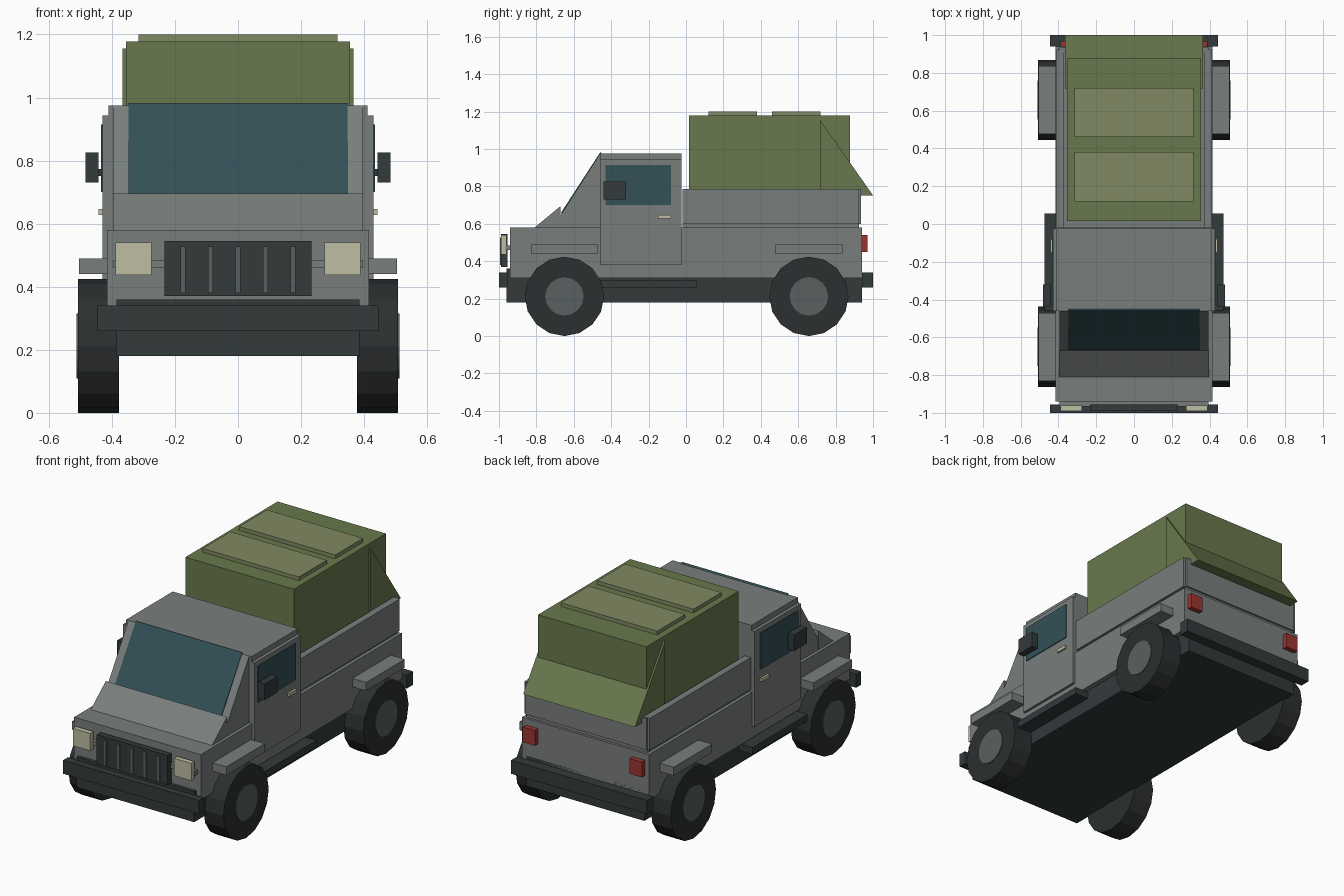
import bpy, bmesh, math
from mathutils import Matrix

if "Cube" in bpy.data.objects:
    bpy.data.objects.remove(bpy.data.objects["Cube"])


def material(name, r, g, b):
    m = bpy.data.materials.new(name)
    m.diffuse_color = (r, g, b, 1)
    m.use_nodes = True
    m.node_tree.nodes["Principled BSDF"].inputs["Base Color"].default_value = m.diffuse_color
    return m


BODY = material("body_grey", 0.19, 0.21, 0.2)
DARK = material("dark_trim", 0.033, 0.042, 0.044)
TYRE = material("tyre_rubber", 0.025, 0.029, 0.03)
HUB = material("hub_metal", 0.1, 0.115, 0.115)
GLASS = material("glass", 0.032, 0.08, 0.095)
OLIVE = material("canvas", 0.14, 0.19, 0.075)
PATCH = material("canvas_panel", 0.22, 0.255, 0.125)
LAMP = material("lamp", 0.52, 0.51, 0.36)
RED = material("tail_lamp", 0.33, 0.035, 0.03)


def finish(name, bm, mat):
    bmesh.ops.recalc_face_normals(bm, faces=bm.faces[:])
    me = bpy.data.meshes.new(name)
    bm.to_mesh(me)
    bm.free()
    me.materials.append(mat)
    ob = bpy.data.objects.new(name, me)
    bpy.context.collection.objects.link(ob)
    return ob


def prism(name, x0, x1, profile, mat):
    """Extrude a (y, z) profile from x0 to x1."""
    bm = bmesh.new()
    face = bm.faces.new([bm.verts.new((x0, y, z)) for y, z in profile])
    new = bmesh.ops.extrude_face_region(bm, geom=[face])["geom"]
    bmesh.ops.translate(bm, vec=(x1 - x0, 0, 0),
                        verts=[v for v in new if isinstance(v, bmesh.types.BMVert)])
    return finish(name, bm, mat)


def box(name, x, y, z, mat):
    return prism(name, x[0], x[1],
                 [(y[0], z[0]), (y[1], z[0]), (y[1], z[1]), (y[0], z[1])], mat)


def wide(name, hx, y, z, mat):
    return box(name, (-hx, hx), y, z, mat)


def pair(name, x, y, z, mat):
    for side, s in (("right", 1), ("left", -1)):
        box(f"{name}_{side}", (s * x[0], s * x[1]), y, z, mat)


def disc(name, x0, x1, y, z, r, mat):
    bm = bmesh.new()
    m = Matrix.Translation(((x0 + x1) / 2, y, z)) @ Matrix.Rotation(math.pi / 2, 4, 'Y')
    bmesh.ops.create_cone(bm, cap_ends=True, segments=16, radius1=r, radius2=r,
                          depth=abs(x1 - x0), matrix=m)
    return finish(name, bm, mat)


# Chassis, lower body and bumpers
wide("chassis", 0.385, (-0.96, 0.94), (0.18, 0.36), DARK)
wide("lower_body", 0.415, (-0.94, 0.94), (0.31, 0.58), BODY)
wide("front_bumper", 0.445, (-1.0, -0.955), (0.26, 0.34), DARK)
wide("rear_bumper", 0.445, (0.94, 1.0), (0.26, 0.34), DARK)
pair("running_board", (0.385, 0.475), (-0.47, 0.055), (0.26, 0.3), DARK)

# Cowl, cab and windscreen
prism("cowl", -0.397, 0.397, [(-0.81, 0.58), (-0.67, 0.695), (-0.67, 0.58)], BODY)
prism("cab_front", -0.395, 0.395,
      [(-0.67, 0.58), (-0.67, 0.645), (-0.46, 0.975), (-0.46, 0.58)], BODY)
wide("cab", 0.41, (-0.46, -0.025), (0.58, 0.975), BODY)
prism("windscreen", -0.348, 0.348,
      [(-0.668, 0.66), (-0.458, 0.983), (-0.45, 0.975), (-0.66, 0.645)], GLASS)

# Doors with windows, handles and mirrors
pair("door", (0.40, 0.43), (-0.46, -0.025), (0.38, 0.943), BODY)
pair("side_window", (0.42, 0.435), (-0.43, -0.08), (0.70, 0.915), GLASS)
pair("door_handle", (0.43, 0.442), (-0.15, -0.08), (0.628, 0.647), LAMP)
pair("mirror_arm", (0.43, 0.446), (-0.39, -0.37), (0.752, 0.774), DARK)
pair("mirror", (0.443, 0.483), (-0.44, -0.32), (0.73, 0.825), DARK)

# Grille and lamps
wide("lamp_bar", 0.395, (-0.965, -0.935), (0.46, 0.485), BODY)
wide("grille", 0.233, (-0.99, -0.955), (0.37, 0.545), DARK)
for i in range(-2, 3):
    c = i * 0.087
    box(f"grille_slat_{i + 3}", (c - 0.008, c + 0.008), (-0.995, -0.985), (0.38, 0.527), HUB)
pair("headlight", (0.275, 0.388), (-0.99, -0.96), (0.437, 0.54), LAMP)
pair("tail_light", (0.31, 0.39), (0.935, 0.97), (0.45, 0.54), RED)

# Fenders and wheels
for end, yc in (("front", -0.65), ("rear", 0.657)):
    pair(f"{end}_fender", (0.41, 0.505), (yc - 0.18, yc + 0.18), (0.44, 0.49), BODY)
    for side, s in (("right", 1), ("left", -1)):
        disc(f"{end}_tyre_{side}", s * 0.377, s * 0.508, yc, 0.212, 0.212, TYRE)
        disc(f"{end}_hub_{side}", s * 0.45, s * 0.512, yc, 0.212, 0.103, HUB)

# Cargo bed
wide("bed_floor", 0.395, (-0.02, 0.925), (0.575, 0.602), BODY)
pair("bed_side", (0.37, 0.41), (-0.02, 0.925), (0.598, 0.787), BODY)
wide("tailgate", 0.395, (0.905, 0.935), (0.6, 0.785), BODY)

# Canvas cover with sloping rear flap and roof panels
wide("canopy", 0.355, (0.015, 0.877), (0.6, 1.178), OLIVE)
prism("rear_flap", -0.366, 0.366, [(0.717, 1.155), (1.0, 0.752), (0.717, 0.752)], OLIVE)
for i, y in enumerate(((0.12, 0.38), (0.46, 0.72))):
    wide(f"roof_panel_{i + 1}", 0.315, y, (1.17, 1.2), PATCH)
